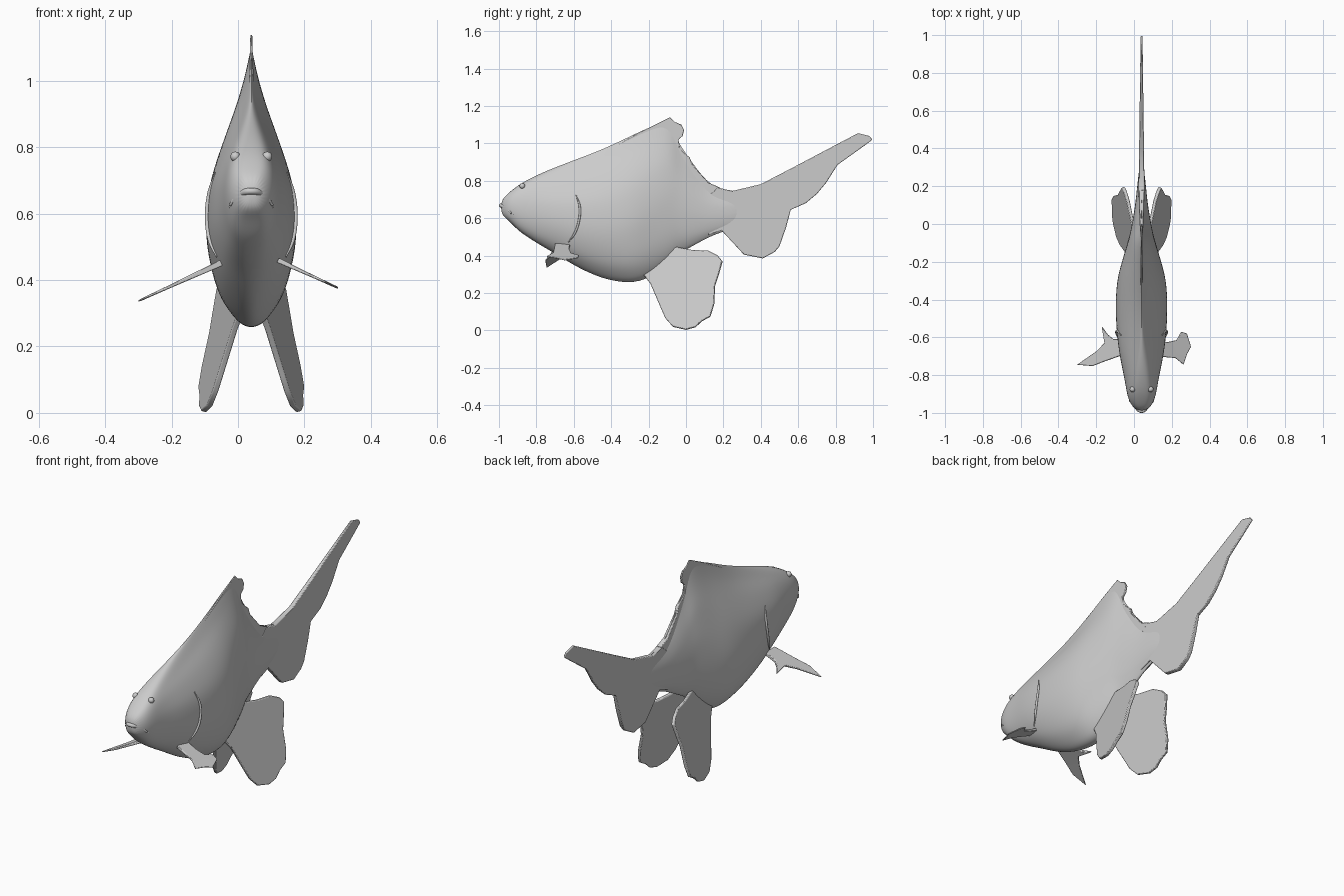
import bpy, bmesh, math
from mathutils import Vector

cube = bpy.data.objects.get("Cube")
if cube:
    bpy.data.objects.remove(cube, do_unlink=True)

MID = 0.04  # the body's centre plane

grey = bpy.data.materials.new("plain grey")
grey.use_nodes = True
grey.diffuse_color = (0.6, 0.6, 0.6, 1)
grey.node_tree.nodes["Principled BSDF"].inputs["Base Color"].default_value = (0.6, 0.6, 0.6, 1)


def smooth(obj, angle):
    bpy.ops.object.select_all(action='DESELECT')
    obj.select_set(True)
    bpy.context.view_layer.objects.active = obj
    if obj.type == 'CURVE':
        bpy.ops.object.convert(target='MESH')
    bpy.ops.object.shade_smooth_by_angle(angle=math.radians(angle))


def finish(bm, name, angle):
    bmesh.ops.recalc_face_normals(bm, faces=bm.faces)
    mesh = bpy.data.meshes.new(name)
    bm.to_mesh(mesh)
    bm.free()
    obj = bpy.data.objects.new(name, mesh)
    bpy.context.collection.objects.link(obj)
    mesh.materials.append(grey)
    smooth(obj, angle)
    return obj


def lerp_table(table, key):
    """Linear lookup of a row by its first column."""
    key = min(max(key, table[0][0]), table[-1][0])
    for a, b in zip(table, table[1:]):
        if key <= b[0]:
            f = (key - a[0]) / (b[0] - a[0])
            return [u + (v - u) * f for u, v in zip(a[1:], b[1:])]


# Body stations: y, top z, bottom z, half width, pinch, roundness
STATIONS = [
    (-0.99, 0.695, 0.62, 0.026, 1, 1), (-0.95, 0.735, 0.59, 0.062, 1, 1),
    (-0.9, 0.775, 0.535, 0.077, 1, 1), (-0.85, 0.805, 0.5, 0.086, 1, 0.85),
    (-0.78, 0.84, 0.455, 0.1, 1, 0.6), (-0.7, 0.873, 0.41, 0.118, 1, 0.35),
    (-0.6, 0.912, 0.345, 0.133, 1, 0.15), (-0.45, 0.968, 0.272, 0.143, 1, 0),
    (-0.3, 1.04, 0.247, 0.135, 0.9, 0), (-0.2, 1.088, 0.272, 0.107, 0.85, 0),
    (-0.09, 1.13, 0.36, 0.074, 0.75, 0), (-0.04, 1.0, 0.41, 0.06, 0.85, 0),
    (0.02, 0.92, 0.44, 0.048, 0.9, 0), (0.11, 0.79, 0.493, 0.033, 1, 0),
    (0.2, 0.75, 0.53, 0.024, 1, 0), (0.32, 0.745, 0.56, 0.01, 1, 0)]
# Side profile of a section: height fraction, width fraction
PROFILE = [(0, 0), (0.02, 0.25), (0.12, 0.66), (0.25, 0.9), (0.42, 1), (0.6, 0.91),
           (0.78, 0.58), (0.88, 0.27), (0.95, 0.11), (1, 0)]


def half_width(y, z):
    top, low, width, pinch, blend = lerp_table(STATIONS, y)
    t = min(max((z - low) / (top - low), 0), 1)
    lean = lerp_table(PROFILE, t ** pinch)[0]
    oval = max(0, 1 - (2 * t - 1) ** 2) ** 0.32
    return width * (lean + (oval - lean) * blend)


# Body with its dorsal ridge
bm = bmesh.new()
STEPS = 14
rings = []
for y, top, low, *_ in STATIONS:
    heights = [low + (top - low) * (1 - math.cos(math.pi * i / STEPS)) / 2 for i in range(STEPS + 1)]
    right = [(MID + half_width(y, z), y, z) for z in heights]
    left = [(MID - half_width(y, z), y, z) for z in reversed(heights[1:-1])]
    rings.append([bm.verts.new(p) for p in right + left])
for a, b in zip(rings, rings[1:]):
    for i in range(len(a)):
        j = (i + 1) % len(a)
        bm.faces.new((a[i], a[j], b[j], b[i]))
bm.faces.new(rings[0])
bm.faces.new(rings[-1])
body = finish(bm, "body", 60)
rounding = body.modifiers.new("rounding", 'SUBSURF')
rounding.levels = rounding.render_levels = 2


def plate(name, points, normal, thick):
    """Thin fin from an outline; thick(point) is its half thickness."""
    bm = bmesh.new()
    n = Vector(normal).normalized()
    sides = [[bm.verts.new(Vector(p) + n * thick(p) * s) for p in points] for s in (1, -1)]
    caps = [bm.faces.new(v) for v in sides]
    for i in range(len(points)):
        j = (i + 1) % len(points)
        bm.faces.new((sides[0][i], sides[0][j], sides[1][j], sides[1][i]))
    bm.normal_update()
    bmesh.ops.triangulate(bm, faces=caps)
    obj = finish(bm, name, 40)
    bevel = obj.modifiers.new("soft_edge", 'BEVEL')
    bevel.width = 0.004
    bevel.segments = 2
    bevel.limit_method = 'ANGLE'
    bevel.angle_limit = math.radians(50)


# Dorsal fin with its ragged rear edge, thinner towards the tip
dorsal = [(-0.46, 0.94), (-0.3, 1.03), (-0.2, 1.083), (-0.085, 1.14),
          (-0.06, 1.115), (-0.025, 1.1), (-0.01, 1.07), (-0.018, 1.04), (-0.04, 1.02),
          (-0.035, 0.975), (-0.005, 0.945), (0.02, 0.925), (0.035, 0.885), (0.075, 0.84),
          (0.12, 0.79), (0.18, 0.765), (0.1, 0.7), (-0.3, 0.85)]
plate("dorsal_fin", [(MID, y, z) for y, z in dorsal], (1, 0, 0), lambda p: 0.037 - 0.03 * p[2])

# Long-lobed tail
tail = [(0.1, 0.7), (0.17, 0.765), (0.245, 0.745), (0.4, 0.782), (0.56, 0.865), (0.92, 1.055), (0.98, 1.04),
        (0.997, 1.02), (0.95, 0.985), (0.81, 0.885), (0.75, 0.79), (0.7, 0.73), (0.64, 0.68),
        (0.56, 0.645), (0.535, 0.55), (0.5, 0.45), (0.475, 0.42), (0.41, 0.385), (0.31, 0.405),
        (0.25, 0.47), (0.19, 0.535), (0.12, 0.51)]
plate("tail_fin", [(MID, y, z) for y, z in tail], (1, 0, 0), lambda p: 0.018 - 0.013 * p[1])

# Pelvic fins, splayed downwards
pelvic = [(-0.23, 0.3), (-0.19, 0.25), (-0.13, 0.11), (-0.11, 0.065), (-0.07, 0.02), (0, 0.004), (0.05, 0.018),
          (0.085, 0.05), (0.13, 0.075), (0.15, 0.14), (0.155, 0.24), (0.175, 0.3), (0.195, 0.37),
          (0.17, 0.4), (0.12, 0.425), (0.03, 0.43), (-0.05, 0.445), (-0.16, 0.44)]
for name, s in (("left_pelvic_fin", 1), ("right_pelvic_fin", -1)):
    points = [(MID + s * (0.144 + 0.192 * y - 0.228 * z), y, z) for y, z in pelvic]
    plate(name, points, (s, -0.192, 0.228), lambda p: 0.009)

# Pectoral fins, each with its own bend
left_pectoral = [(0.12, -0.62), (0.18, -0.625), (0.225, -0.615), (0.25, -0.57), (0.28, -0.58), (0.302, -0.65),
                 (0.28, -0.69), (0.262, -0.745), (0.22, -0.71), (0.12, -0.7)]
right_pectoral = [(-0.05, -0.61), (-0.11, -0.61), (-0.14, -0.585), (-0.17, -0.543), (-0.155, -0.63),
                  (-0.2, -0.675), (-0.302, -0.745), (-0.22, -0.752), (-0.15, -0.725), (-0.05, -0.69)]
for name, outline, s, root in (("left_pectoral_fin", left_pectoral, 1, 0.515),
                               ("right_pectoral_fin", right_pectoral, -1, 0.475)):
    points = [(x, y, root - 0.46 * abs(x)) for x, y in outline]
    plate(name, points, (s * 0.46, 0, 1), lambda p: max(0.003, 0.011 - 0.03 * abs(p[0])))


def tube(name, points, radius):
    """Tube through the points, thinner at both ends."""
    curve = bpy.data.curves.new(name, 'CURVE')
    curve.dimensions = '3D'
    curve.bevel_depth = radius
    curve.bevel_resolution = 3
    curve.use_fill_caps = True
    spline = curve.splines.new('BEZIER')
    spline.bezier_points.add(len(points) - 1)
    for i, (bp, p) in enumerate(zip(spline.bezier_points, points)):
        bp.co = p
        bp.handle_left_type = bp.handle_right_type = 'AUTO'
        bp.radius = 0.4 if i in (0, len(points) - 1) else 1
    obj = bpy.data.objects.new(name, curve)
    bpy.context.collection.objects.link(obj)
    curve.materials.append(grey)
    smooth(obj, 40)


# Down-turned lips
for name, crown, drop, front in (("upper_lip", 0.668, 0.042, -0.99), ("lower_lip", 0.635, 0.015, -0.975)):
    tube(name, [(MID + 0.064 * u, front + 0.055 * abs(u), crown - drop * u * u)
                for u in (-1, -0.6, 0, 0.6, 1)], 0.01)

# Gill edges and eyes
gill = [(-0.588, 0.725), (-0.568, 0.66), (-0.572, 0.59), (-0.595, 0.52), (-0.63, 0.47)]
for side, s in (("left", 1), ("right", -1)):
    tube(side + "_gill_edge", [(MID + s * half_width(y, z), y, z) for y, z in gill], 0.006)
    bm = bmesh.new()
    bmesh.ops.create_uvsphere(bm, u_segments=16, v_segments=10, radius=0.015)
    eye = finish(bm, side + "_eye", 60)
    eye.location = (MID + s * 0.048, -0.875, 0.772)
